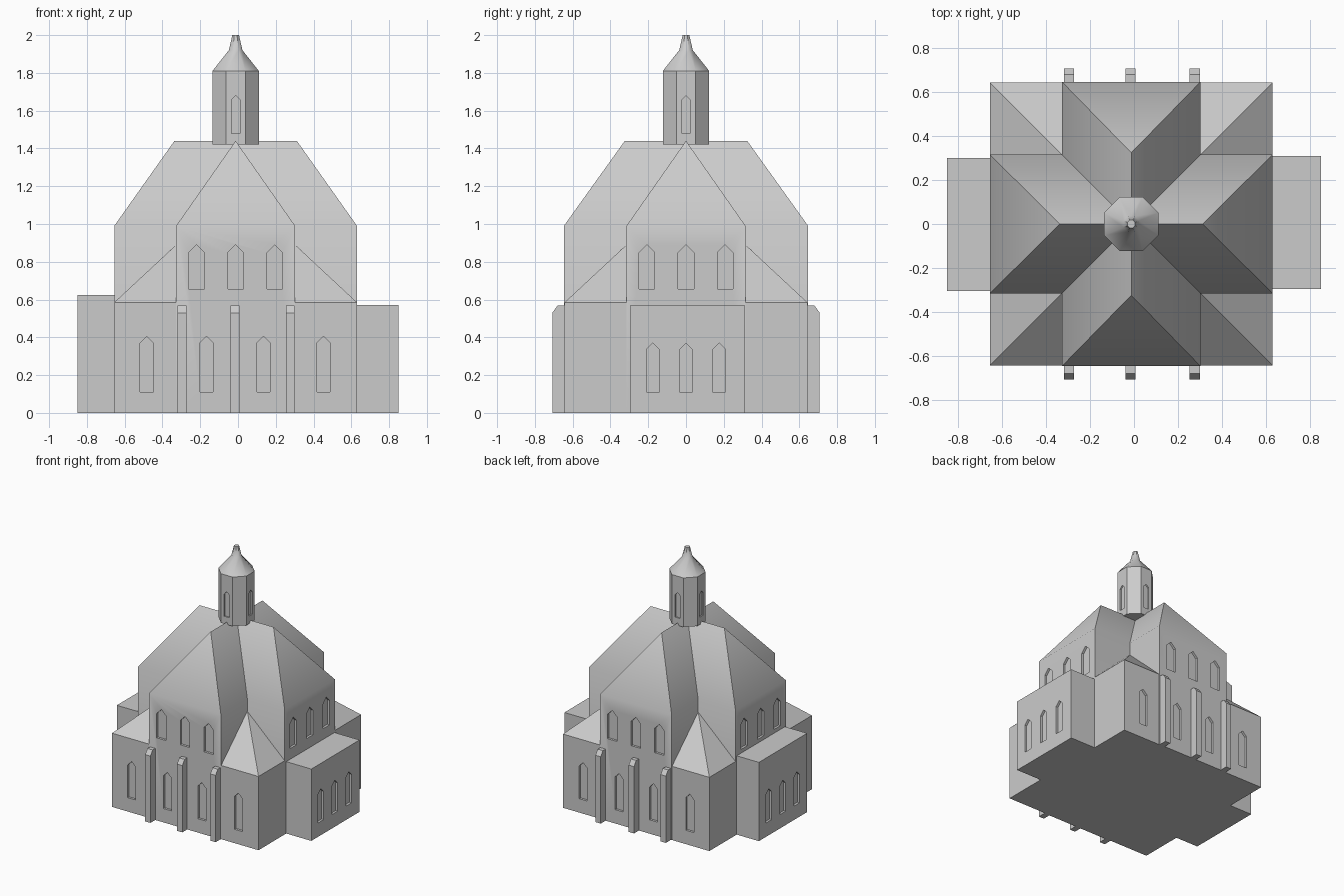
import bpy, bmesh, math
from mathutils import Vector

if "Cube" in bpy.data.objects:
    bpy.data.objects.remove(bpy.data.objects["Cube"])

CX = -0.0125            # axis of the central building
HALF = 0.6425           # half length of the cross arms
ARM = 0.315             # half width of the cross arms

stone = bpy.data.materials.new("pale_grey_stone")
stone.diffuse_color = (0.6, 0.6, 0.6, 1)
stone.use_nodes = True
stone.node_tree.nodes["Principled BSDF"].inputs["Base Color"].default_value = stone.diffuse_color


def finish(name, bm):
    bmesh.ops.recalc_face_normals(bm, faces=bm.faces)
    me = bpy.data.meshes.new(name)
    bm.to_mesh(me)
    bm.free()
    me.materials.append(stone)
    ob = bpy.data.objects.new(name, me)
    bpy.context.collection.objects.link(ob)
    return ob


def loft(bm, rings):
    """Closed solid through rings with equal point counts."""
    vs = [[bm.verts.new(p) for p in r] for r in rings]
    n = len(vs[0])
    for a, b in zip(vs, vs[1:]):
        for i in range(n):
            j = (i + 1) % n
            bm.faces.new((a[i], a[j], b[j], b[i]))
    bm.faces.new(vs[0])
    bm.faces.new(vs[-1])


def rect(x0, x1, y0, y1, z):
    return [(x0, y0, z), (x1, y0, z), (x1, y1, z), (x0, y1, z)]


def window(bm, x, y, normal, w, z0, z1, depth=0.018):
    """Pointed window cutter centred on a wall point."""
    n = Vector(normal).to_3d()
    u = Vector((-n.y, n.x, 0))
    h = w / 2
    prof = [(-h, z0), (h, z0), (h, z1 - h), (0, z1), (-h, z1 - h)]
    loft(bm, [[Vector((x, y, z)) + u * s + n * d for s, z in prof]
              for d in (-depth, 0.03)])


def cut(ob, bm):
    """Subtract the window cutters and remove the helper."""
    cutter = finish("window_cutter", bm)
    cutter.hide_render = True
    mod = ob.modifiers.new("windows", 'BOOLEAN')
    mod.operation, mod.solver, mod.object = 'DIFFERENCE', 'EXACT', cutter
    bpy.context.view_layer.objects.active = ob
    bpy.ops.object.modifier_apply(modifier=mod.name)
    bpy.data.objects.remove(cutter)


# Two crossing hipped arms with windows at both ends
for along_x in (True, False):
    half = HALF if along_x else HALF + 0.004
    bm = bmesh.new()

    def place(a, b, z):
        return (CX + a, b, z) if along_x else (CX + b, a, z)

    base = [(-half, -ARM), (half, -ARM), (half, ARM), (-half, ARM)]
    lo = [bm.verts.new(place(a, b, 0)) for a, b in base]
    hi = [bm.verts.new(place(a, b, 0.99)) for a, b in base]
    r0, r1 = [bm.verts.new(place(a, 0, 1.44)) for a in (-0.324, 0.324)]
    bm.faces.new(lo)
    for i in range(4):
        j = (i + 1) % 4
        bm.faces.new((lo[i], lo[j], hi[j], hi[i]))
    for f in ((hi[0], hi[1], r1, r0), (hi[2], hi[3], r0, r1),
              (hi[1], hi[2], r1), (hi[3], hi[0], r0)):
        bm.faces.new(f)
    arm = finish("side_to_side_arm" if along_x else "front_to_back_arm", bm)

    cb = bmesh.new()
    for s in (-1, 1):
        nrm = (s, 0) if along_x else (0, s)
        for t in (-0.207, 0, 0.207):
            x, y, _ = place(s * half, t, 0)
            window(cb, x, y, nrm, 0.083, 0.655, 0.89)
        if not along_x:
            for x in (-0.167, 0.135):
                window(cb, x, s * half, nrm, 0.07, 0.11, 0.405)
    cut(arm, cb)
    bpy.ops.object.select_all(action='DESELECT')
    arm.select_set(True)
    bpy.ops.object.shade_smooth_by_angle(angle=math.radians(40))

# Corner blocks with lean-to hip roofs rising to the inner corner
for sx in (-1, 1):
    for sy in (-1, 1):
        bm = bmesh.new()
        xi, xo, yi, yo = CX + sx * ARM, CX + sx * HALF, sy * ARM, sy * HALF
        loft(bm, [rect(xi, xo, yi, yo, 0), rect(xi, xo, yi, yo, 0.585)])
        bm.verts.ensure_lookup_table()
        top = max(bm.faces, key=lambda f: f.calc_center_median().z)
        corners = list(top.verts)
        bm.faces.remove(top)
        apex = bm.verts.new((xi, yi, 0.89))
        for i in range(4):
            a, b = corners[i], corners[(i + 1) % 4]
            bm.faces.new((a, b, apex))
        block = finish("corner_block", bm)
        cb = bmesh.new()
        window(cb, -0.483 if sx < 0 else 0.453, yo, (0, sy), 0.07, 0.11, 0.405)
        cut(block, cb)

# Flat-topped side annexes
for s, y0, y1, h in ((-1, -0.305, 0.30, 0.625), (1, -0.295, 0.31, 0.57)):
    bm = bmesh.new()
    x0, x1 = sorted((s * 0.85, s * 0.6))
    loft(bm, [rect(x0, x1, y0, y1, 0), rect(x0, x1, y0, y1, h)])
    annex = finish("left_annex" if s < 0 else "right_annex", bm)
    cb = bmesh.new()
    for y in (-0.175, 0, 0.175):
        window(cb, s * 0.85, y, (s, 0), 0.07, 0.11, 0.37)
    cut(annex, cb)

# Buttresses with sloped caps, front and back
for s in (-1, 1):
    for x in (-0.296, -0.016, 0.276):
        bm = bmesh.new()
        prof = [(0.635, 0), (0.708, 0), (0.708, 0.53), (0.68, 0.568), (0.635, 0.568)]
        loft(bm, [[(x + d, s * y, z) for y, z in prof] for d in (-0.023, 0.023)])
        finish("buttress", bm)


def octagon(apothem, z):
    r = apothem / math.cos(math.pi / 8)
    return [(CX + r * math.cos(a), r * math.sin(a), z)
            for a in (math.pi / 8 + k * math.pi / 4 for k in range(8))]


# Lantern tower with narrow windows on the four main faces
bm = bmesh.new()
loft(bm, [octagon(0.123, 1.42), octagon(0.123, 1.81)])
lantern = finish("lantern_tower", bm)
cb = bmesh.new()
for nx, ny in ((1, 0), (-1, 0), (0, 1), (0, -1)):
    window(cb, CX + nx * 0.123, ny * 0.123, (nx, ny), 0.045, 1.48, 1.68, 0.01)
cut(lantern, cb)

# Spire: flared cone ending in a blunt tip
bm = bmesh.new()
loft(bm, [octagon(r, z) for r, z in
          ((0.123, 1.81), (0.036, 1.92), (0.021, 1.985), (0.018, 2.0))])
spire = finish("spire", bm)
bpy.ops.object.select_all(action='DESELECT')
spire.select_set(True)
bpy.context.view_layer.objects.active = spire
bpy.ops.object.shade_smooth_by_angle(angle=math.radians(40))
